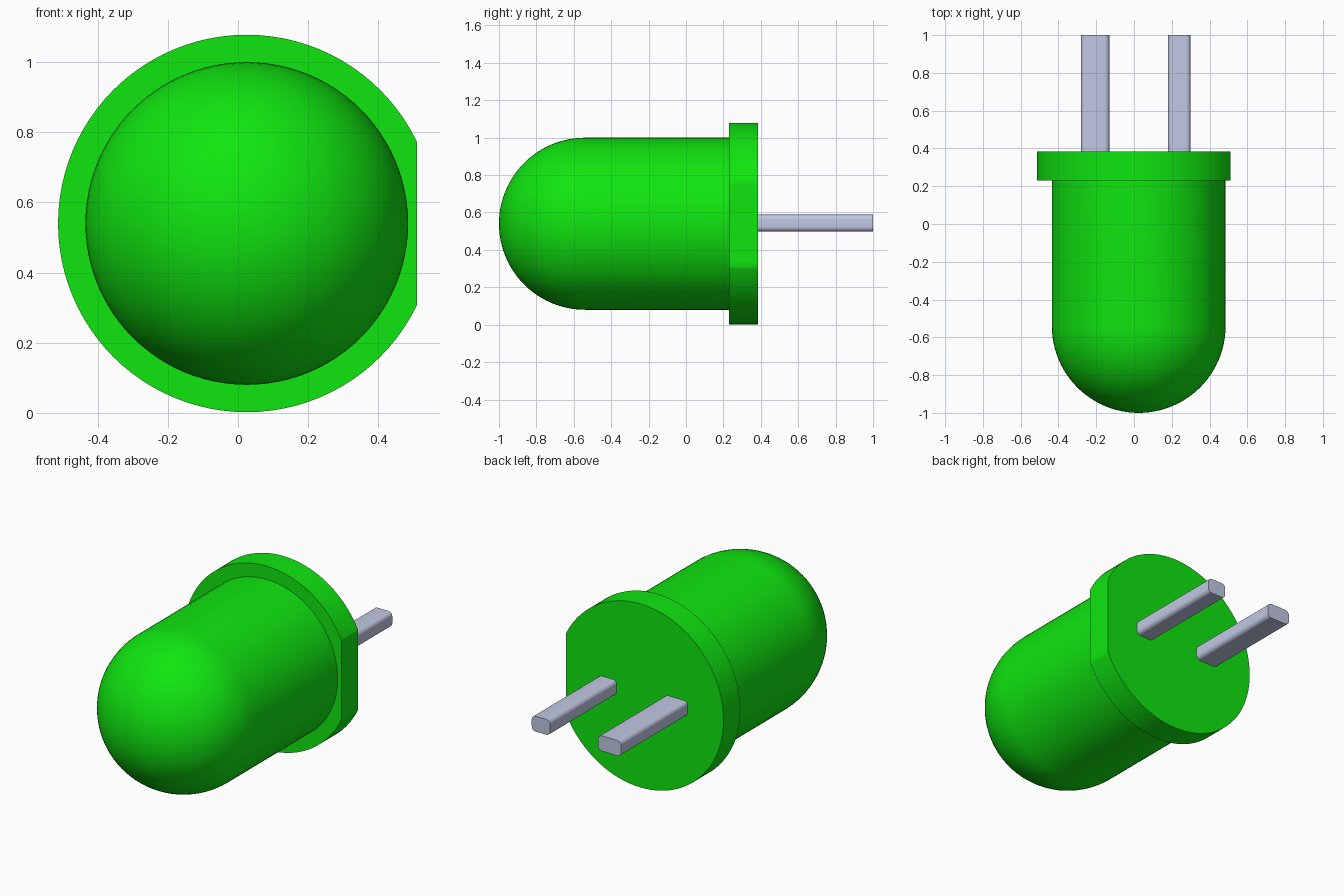
import bpy, bmesh, math
from mathutils import Vector

if "Cube" in bpy.data.objects:
    bpy.data.objects.remove(bpy.data.objects["Cube"])

CX, CZ = 0.025, 0.54          # axis of the lamp, running along y
R_BODY, R_FLANGE = 0.46, 0.538
Y_DOME, Y_STEP, Y_BACK = -0.54, 0.23, 0.385
FLAT_X = 0.51


def material(name, rgb):
    mat = bpy.data.materials.new(name)
    mat.diffuse_color = (*rgb, 1)
    mat.use_nodes = True
    mat.node_tree.nodes["Principled BSDF"].inputs["Base Color"].default_value = mat.diffuse_color
    return mat


def finish(bm, name, mat):
    bmesh.ops.recalc_face_normals(bm, faces=bm.faces)
    mesh = bpy.data.meshes.new(name)
    bm.to_mesh(mesh)
    bm.free()
    obj = bpy.data.objects.new(name, mesh)
    bpy.context.collection.objects.link(obj)
    mesh.materials.append(mat)
    bpy.ops.object.select_all(action='DESELECT')
    obj.select_set(True)
    bpy.context.view_layer.objects.active = obj
    bpy.ops.object.shade_smooth_by_angle(angle=math.radians(30))
    return obj


green = material("green_plastic", (0.005, 0.79, 0.005))
metal = material("lead_metal", (0.533, 0.578, 0.768))

# Moulded lens: dome, barrel and flange turned from one profile
profile = []
for i in range(25):
    a = math.radians(90 * i / 24)
    profile.append((R_BODY * math.sin(a), Y_DOME - R_BODY * math.cos(a)))
profile += [(R_BODY, Y_STEP), (R_FLANGE, Y_STEP), (R_FLANGE, Y_BACK), (0, Y_BACK)]

bm = bmesh.new()
verts = [bm.verts.new((CX + r, y, CZ)) for r, y in profile]
edges = [bm.edges.new(pair) for pair in zip(verts, verts[1:])]
bmesh.ops.spin(bm, geom=verts + edges, cent=(CX, 0, CZ), axis=(0, 1, 0),
               angle=math.tau, steps=96)
bmesh.ops.remove_doubles(bm, verts=bm.verts, dist=1e-4)

# Flat side of the flange
cut = bmesh.ops.bisect_plane(bm, geom=bm.verts[:] + bm.edges[:] + bm.faces[:],
                             plane_co=(FLAT_X, 0, 0), plane_no=(1, 0, 0),
                             clear_outer=True)
bmesh.ops.holes_fill(bm, edges=[e for e in bm.edges if e.is_boundary], sides=0)
finish(bm, "lens_with_flange", green)


# Leads: rounded rectangle pushed out of the back
def lead(name, x0, x1, z0=0.498, z1=0.588, r=0.025):
    bm = bmesh.new()
    corners = [(x1 - r, z1 - r), (x0 + r, z1 - r), (x0 + r, z0 + r), (x1 - r, z0 + r)]
    ring = []
    for k, (x, z) in enumerate(corners):
        for i in range(7):
            a = math.radians(90 * k + 15 * i)
            ring.append(bm.verts.new((x + r * math.cos(a), Y_BACK - 0.005,
                                      z + r * math.sin(a))))
    face = bm.faces.new(ring)
    out = bmesh.ops.extrude_face_region(bm, geom=[face], use_keep_orig=True)
    moved = [g for g in out["geom"] if isinstance(g, bmesh.types.BMVert)]
    bmesh.ops.translate(bm, verts=moved, vec=Vector((0, 1.005 - Y_BACK, 0)))
    finish(bm, name, metal)


lead("wide_lead", -0.28, -0.13)
lead("narrow_lead", 0.18, 0.30)
